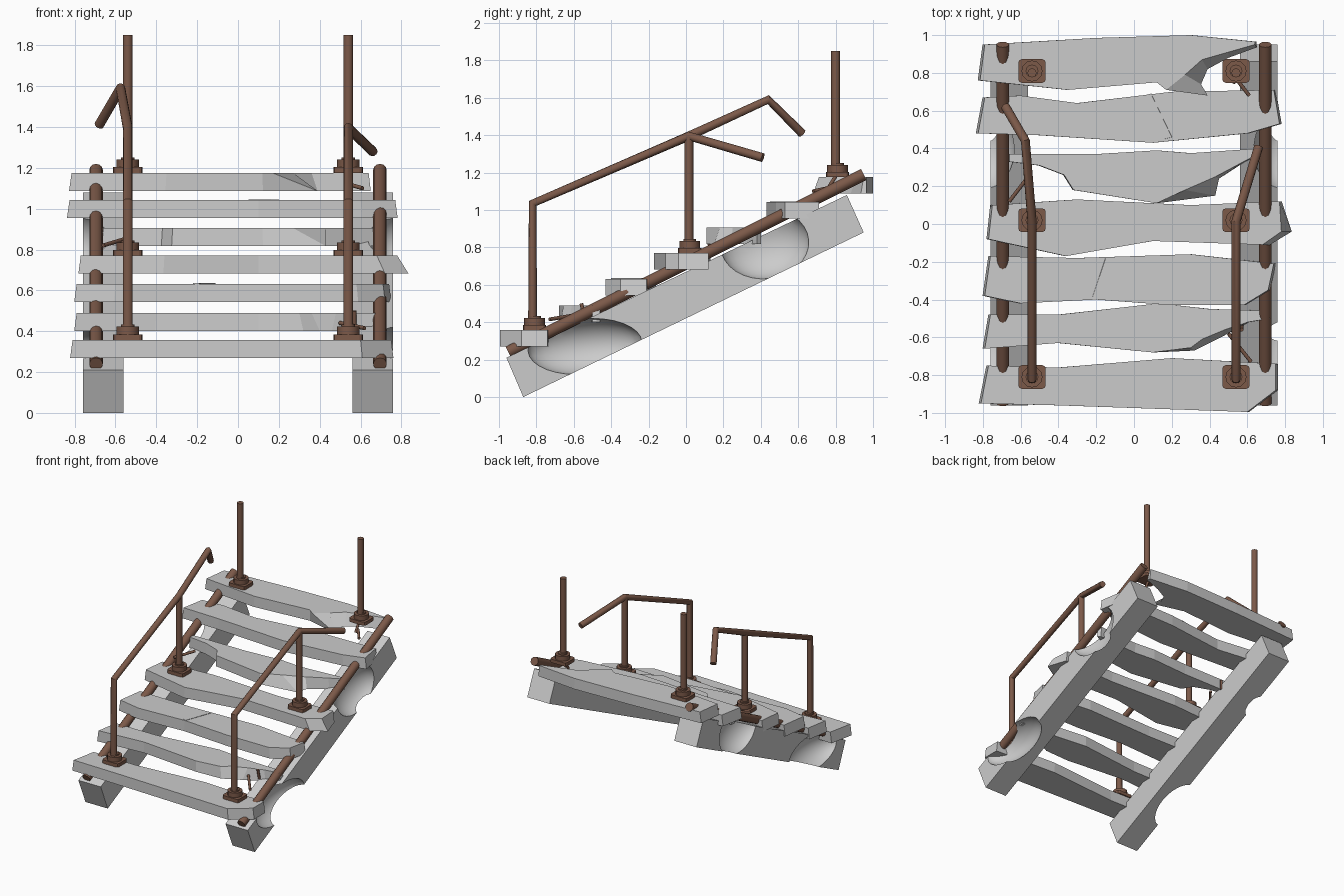
import bpy, bmesh, math
from mathutils import Vector, Matrix

if "Cube" in bpy.data.objects:
    bpy.data.objects.remove(bpy.data.objects["Cube"])


def material(name, rgb):
    m = bpy.data.materials.new(name)
    m.use_nodes = True
    m.diffuse_color = (*rgb, 1)
    m.node_tree.nodes["Principled BSDF"].inputs["Base Color"].default_value = (*rgb, 1)
    return m


STONE = material("pale_concrete", (0.6, 0.6, 0.6))
RUST = material("rusty_brown", (0.2, 0.1, 0.066))


def select(ob):
    bpy.ops.object.select_all(action="DESELECT")
    ob.select_set(True)
    bpy.context.view_layer.objects.active = ob


def finish(name, bm, mat):
    bmesh.ops.recalc_face_normals(bm, faces=bm.faces)
    me = bpy.data.meshes.new(name)
    bm.to_mesh(me)
    bm.free()
    ob = bpy.data.objects.new(name, me)
    bpy.context.collection.objects.link(ob)
    me.materials.append(mat)
    return ob


def loft(name, low, high, mat):
    """Closed solid between two matching outlines."""
    bm = bmesh.new()
    a = [bm.verts.new(p) for p in low]
    b = [bm.verts.new(p) for p in high]
    bm.faces.new(a)
    bm.faces.new(b)
    for i in range(len(a)):
        j = (i + 1) % len(a)
        bm.faces.new((a[i], a[j], b[j], b[i]))
    return finish(name, bm, mat)


def slab(name, z, outline, lower=None, thick=0.088):
    """Stone slab; lower replaces chosen outline points on the underside."""
    lower = lower or {}
    low = [lower.get(i, (x * 1.015, y)) for i, (x, y) in enumerate(outline)]
    return loft(name, [(x, y, z - thick) for x, y in low],
                [(x, y, z) for x, y in outline], STONE)


def tube(name, points, radius):
    cu = bpy.data.curves.new(name, "CURVE")
    cu.dimensions = "3D"
    cu.bevel_depth = radius
    cu.bevel_resolution = 4
    cu.use_fill_caps = True
    sp = cu.splines.new("POLY")
    sp.points.add(len(points) - 1)
    for p, co in zip(sp.points, points):
        p.co = (*co, 1)
    ob = bpy.data.objects.new(name, cu)
    bpy.context.collection.objects.link(ob)
    cu.materials.append(RUST)
    select(ob)
    bpy.ops.object.convert(target="MESH")
    bpy.ops.object.shade_smooth_by_angle(angle=math.radians(40))
    return ob


# Sloping side beams with scooped outer faces, and the pipes lying on them
side_profile = [(-0.87, 0), (0.95, 0.88), (0.86, 1.08), (-0.96, 0.21)]
scoops = [((0.78, -0.54, 0.27), (0.16, 0.31, 0.15)),
          ((0.78, 0.42, 0.82), (0.15, 0.24, 0.19))]
for side, label in ((1, "left"), (-1, "right")):
    beam = loft(label + "_beam", [(side * 0.56, y, z) for y, z in side_profile],
                [(side * 0.76, y, z) for y, z in side_profile], STONE)
    for centre, size in scoops:
        bm = bmesh.new()
        bmesh.ops.create_uvsphere(bm, u_segments=32, v_segments=16, radius=1)
        bmesh.ops.scale(bm, vec=size, verts=bm.verts)
        bmesh.ops.rotate(bm, matrix=Matrix.Rotation(0.08, 3, "X"), verts=bm.verts)
        bmesh.ops.translate(bm, vec=(side * centre[0], *centre[1:]), verts=bm.verts)
        cutter = finish("scoop_cutter", bm, STONE)
        cutter.hide_render = True
        mod = beam.modifiers.new("scoop", "BOOLEAN")
        mod.operation = "DIFFERENCE"
        mod.solver = "EXACT"
        mod.object = cutter
        select(beam)
        bpy.ops.object.modifier_apply(modifier=mod.name)
        bpy.data.objects.remove(cutter)
    select(beam)
    bpy.ops.object.shade_smooth_by_angle(angle=math.radians(30))
    tube(label + "_beam_pipe", [(side * 0.695, -0.95, 0.24), (side * 0.695, 0.95, 1.19)], 0.033)

# Rough and broken steps, bottom to top
slab("step_1", 0.357, [(-0.77, -0.75), (-0.81, -0.95), (-0.4, -0.96), (0.6, -0.995), (0.75, -0.88),
                       (0.75, -0.74), (0.2, -0.71), (-0.4, -0.76)])
slab("step_2", 0.49, [(-0.76, -0.48), (-0.79, -0.66), (-0.4, -0.63), (0.1, -0.68), (0.3, -0.655),
                      (0.36, -0.61), (0.48, -0.56), (0.6, -0.52), (0.72, -0.5), (0.72, -0.46),
                      (0.4, -0.45), (0.13, -0.42), (-0.4, -0.48)],
     {4: (0.32, -0.67), 5: (0.4, -0.63), 6: (0.46, -0.6)})
slab("step_3", 0.632, [(-0.76, -0.17), (-0.79, -0.38), (-0.6, -0.42), (-0.2, -0.4), (0.2, -0.43),
                       (0.58, -0.43), (0.71, -0.35), (0.74, -0.21), (0.3, -0.16), (-0.3, -0.18)])
slab("step_4", 0.77, [(-0.75, 0.1), (-0.77, -0.08), (-0.36, -0.17), (0.1, -0.09), (0.68, -0.11),
                      (0.78, -0.04), (0.77, 0.12), (0.3, 0.1), (-0.3, 0.13)],
     {4: (0.72, -0.11), 5: (0.835, -0.04)})
slab("step_5", 0.905, [(-0.66, 0.37), (-0.66, 0.33), (-0.5, 0.31), (-0.37, 0.26), (-0.32, 0.18),
                       (0.12, 0.11), (0.27, 0.18), (0.43, 0.25), (0.58, 0.33), (0.68, 0.38),
                       (0.66, 0.4), (0.3, 0.375), (0.12, 0.39), (-0.2, 0.37)],
     {6: (0.43, 0.15), 7: (0.45, 0.24)})
slab("step_6", 1.043, [(-0.79, 0.67), (-0.825, 0.48), (-0.5, 0.47), (0.1, 0.43), (0.6, 0.48),
                       (0.77, 0.53), (0.74, 0.71), (0.2, 0.7), (-0.3, 0.64), (-0.6, 0.68)])
slab("step_7", 1.175, [(-0.79, 0.95), (-0.815, 0.76), (-0.35, 0.71), (0.12, 0.75), (0.17, 0.71),
                       (0.27, 0.79), (0.36, 0.87), (0.5, 0.91), (0.64, 0.95), (0.64, 0.965),
                       (0.3, 1.0), (-0.2, 0.985)],
     {4: (0.39, 0.68), 5: (0.355, 0.74), 6: (0.39, 0.82), 7: (0.5, 0.88), 8: (0.65, 0.935)})

# Thin slanted scars on two steps
for name, z, scar in (("step_3_scar", 0.632, [(-0.15, -0.18), (-0.11, -0.18), (-0.19, -0.4), (-0.22, -0.39)]),
                      ("step_6_scar", 1.043, [(0.05, 0.68), (0.09, 0.69), (0.2, 0.46), (0.16, 0.45)])):
    slab(name, z + 0.003, scar, thick=0.006)


# Post feet: bevelled plate with a round collar
def foot(label, x, y, z):
    bm = bmesh.new()
    bmesh.ops.create_cube(bm, size=1)
    bmesh.ops.scale(bm, vec=(0.145, 0.125, 0.028), verts=bm.verts)
    upright = [e for e in bm.edges if abs((e.verts[0].co - e.verts[1].co).z) > 0.01]
    bmesh.ops.bevel(bm, geom=upright, offset=0.018, segments=2, profile=0.5, affect="EDGES")
    bmesh.ops.translate(bm, vec=(x, y, z + 0.014), verts=bm.verts)
    finish(label + "_foot_plate", bm, RUST)
    tube(label + "_foot_collar", [(x, y, z + 0.02), (x, y, z + 0.065)], 0.056)
    tube(label + "_foot_neck", [(x, y, z + 0.06), (x, y, z + 0.075)], 0.034)


# Posts and bent handrails
rail_ends = {"left": [(0.66, 0.41, 1.28)], "right": [(-0.575, 0.44, 1.59), (-0.68, 0.62, 1.41)]}
for side, label in ((1, "left"), (-1, "right")):
    x = side * 0.54
    for place, y, z in (("front", -0.81, 0.357), ("middle", 0.02, 0.77), ("back", 0.81, 1.175)):
        foot(label + "_" + place, x, y, z)
    tube(label + "_handrail", [(x, -0.82, 0.36), (x, -0.82, 1.035), (x, 0.015, 1.395)] + rail_ends[label], 0.024)
    tube(label + "_middle_post", [(x, 0.015, 0.77), (x, 0.015, 1.395)], 0.024)
    tube(label + "_back_post", [(x, 0.8, 1.175), (x, 0.8, 1.85)], 0.024)

# Bare reinforcing rods at the broken edges
rods = [[(0.5, -0.58, 0.44), (0.62, -0.73, 0.415)], [(0.57, -0.56, 0.5), (0.57, -0.54, 0.42)],
        [(-0.66, 0.12, 0.82), (-0.56, 0.25, 0.85)], [(0.54, 0.77, 1.12), (0.61, 0.68, 1.1)],
        [(0.53, 0.8, 1.18), (0.53, 0.75, 1.1)], [(-0.56, 0.38, 0.89), (-0.56, 0.38, 0.81)]]
for i, ends in enumerate(rods):
    tube("rod_%d" % (i + 1), ends, 0.01)
